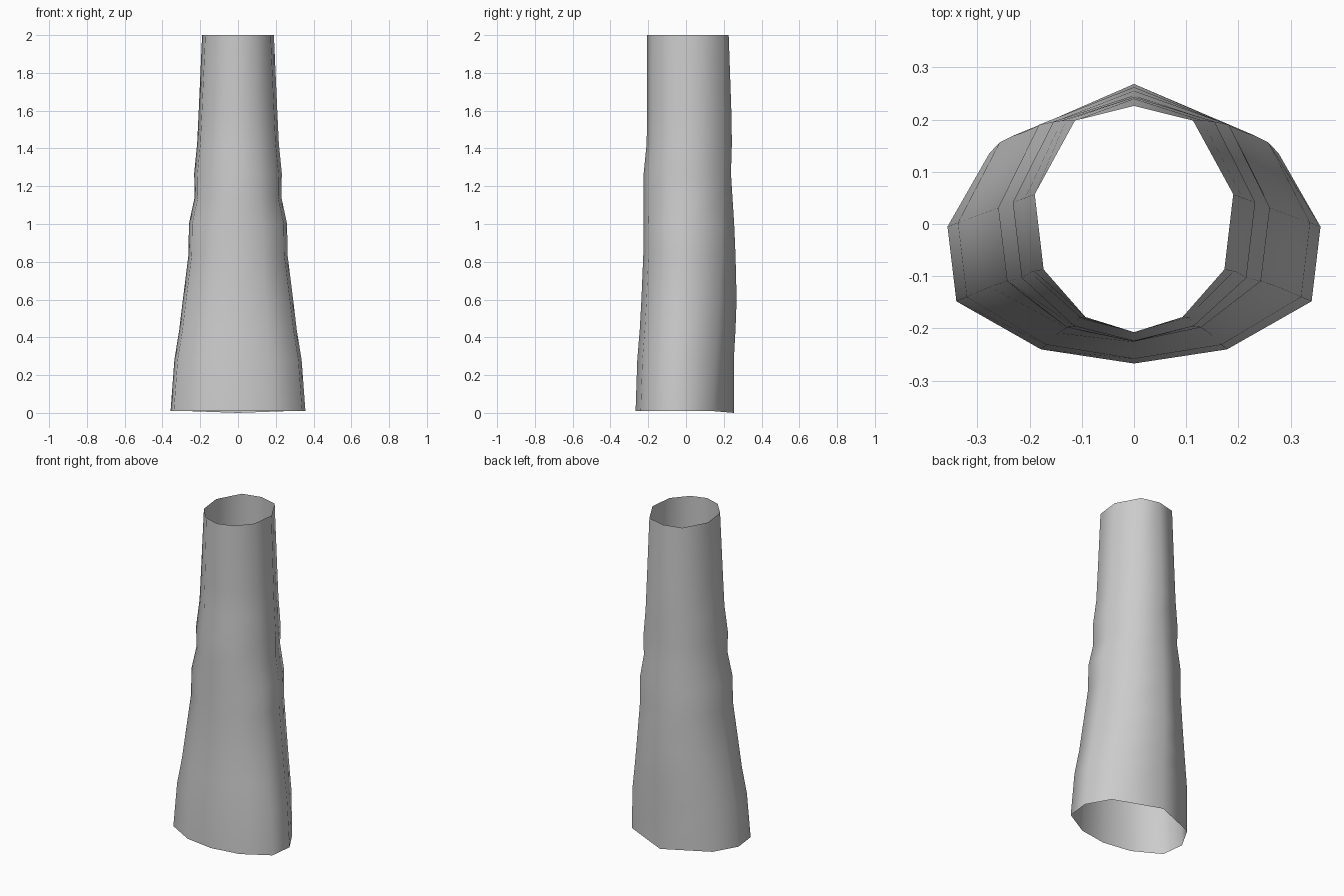
import bpy, bmesh

if "Cube" in bpy.data.objects:
    bpy.data.objects.remove(bpy.data.objects["Cube"])

# Half cross-sections from front to back, at the bottom and at the top
BOTTOM = [(0, -.267), (.178, -.24), (.34, -.148), (.357, -.005), (.277, .135), (0, .255)]
TOP = [(0, -.207), (.093, -.178), (.173, -.087), (.19, .057), (.113, .198), (0, .226)]

# Rings: height, half width, front y, shoulder y, back y
RINGS = [
    (0.01, .357, -.267, .135, .255),
    (0.28, .337, -.258, .156, .253),
    (0.44, .311, -.245, .169, .262),
    (0.60, .292, -.236, .175, .268),
    (0.84, .262, -.226, .188, .262),
    (1.00, .260, -.225, .190, .255),
    (1.14, .230, -.225, .196, .246),
    (1.27, .232, -.224, .196, .238),
    (1.43, .216, -.208, .198, .243),
    (1.60, .208, -.207, .198, .240),
    (2.00, .190, -.207, .198, .226),
]


def ring_points(z, w, front, shoulder, back):
    t = (BOTTOM[3][0] - w) / (BOTTOM[3][0] - TOP[3][0])
    half = [(a[0] + (b[0] - a[0]) * t, a[1] + (b[1] - a[1]) * t)
            for a, b in zip(BOTTOM, TOP)]
    k = front / half[0][1]
    half = [(x, y * k if y < -.06 else y) for x, y in half]
    half[4] = (half[4][0], shoulder)
    half[5] = (0, back)
    loop = half + [(-x, y) for x, y in half[4:0:-1]]
    # the back edge of the hem dips to the ground
    return [(x, y, 0 if z < .05 and x == 0 and y > 0 else z) for x, y in loop]


# Open tapered sleeve, skinned ring to ring
bm = bmesh.new()
loops = [[bm.verts.new(p) for p in ring_points(*r)] for r in RINGS]
for lo, hi in zip(loops, loops[1:]):
    n = len(lo)
    for i in range(n):
        j = (i + 1) % n
        bm.faces.new((lo[i], lo[j], hi[j], hi[i])).smooth = True
mesh = bpy.data.meshes.new("sleeve")
bm.to_mesh(mesh)
bm.free()
sleeve = bpy.data.objects.new("sleeve", mesh)
bpy.context.collection.objects.link(sleeve)
